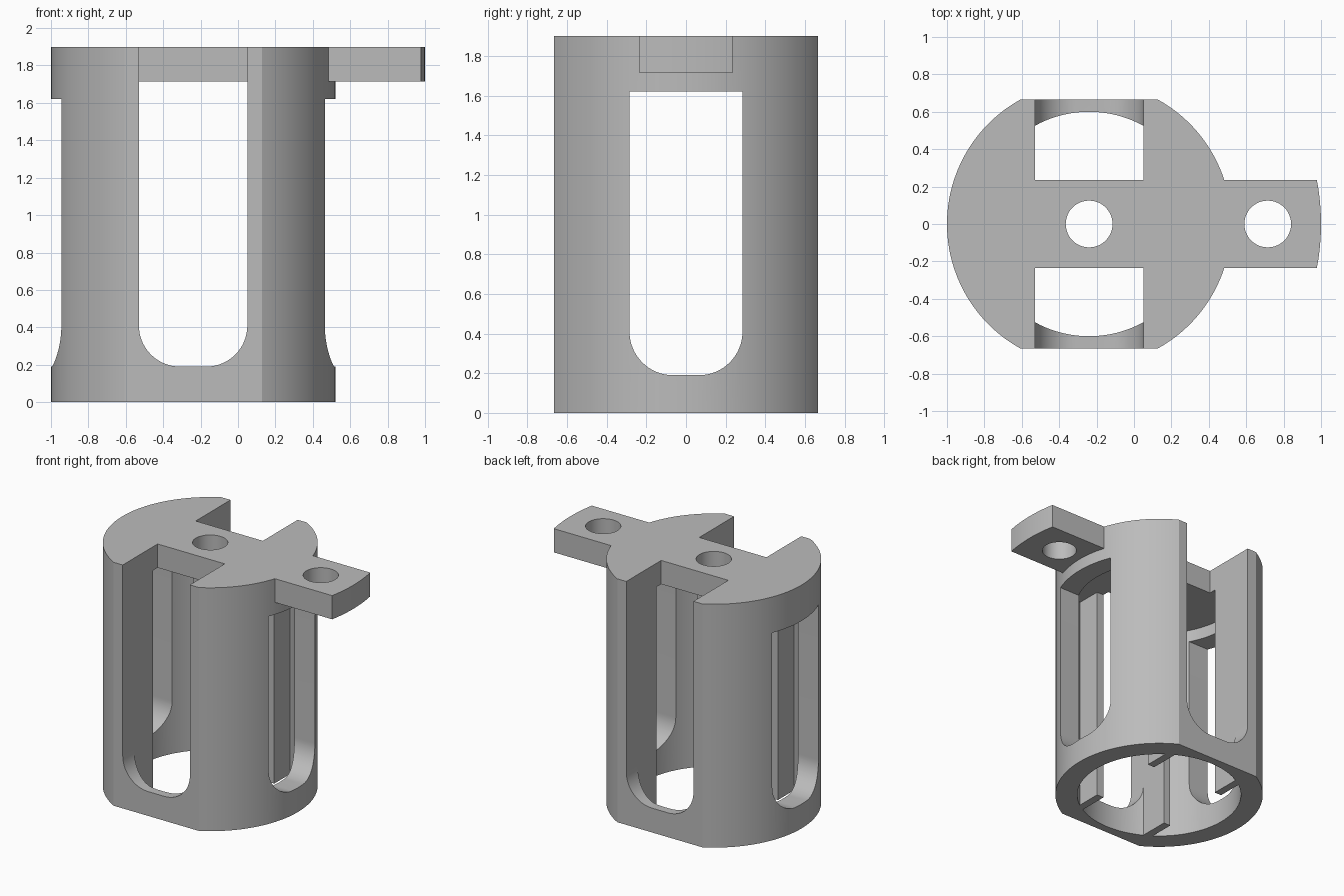
import bpy
import bmesh
from math import sin, cos, asin, pi, radians
from mathutils import Vector

if "Cube" in bpy.data.objects:
    bpy.data.objects.remove(bpy.data.objects["Cube"], do_unlink=True)

CX = -0.24                      # axis of the round body
RADIUS, BORE, FLAT = 0.76, 0.60, 0.665
TOP, PLATE = 1.90, 1.715        # top face and underside of the top plate
BAR = 0.235                     # half width of the bridge and arm
SLOT_X, SLOT_Y, FLOOR = 0.29, 0.285, 0.19

grey = bpy.data.materials.new("plain grey")
grey.use_nodes = True
grey.diffuse_color = (0.5, 0.5, 0.5, 1)
grey.node_tree.nodes["Principled BSDF"].inputs["Base Color"].default_value = (0.5, 0.5, 0.5, 1)


def arc(cx, cy, r, start, end, n):
    return [(cx + r * cos(start + (end - start) * i / n),
             cy + r * sin(start + (end - start) * i / n)) for i in range(n + 1)]


def prism(name, outline, axis, lo, hi):
    """Extrude a 2D outline along an axis from lo to hi."""
    place = {"x": lambda a, b, c: (c, a, b),
             "y": lambda a, b, c: (a, c, b),
             "z": lambda a, b, c: (a, b, c)}[axis]
    bm = bmesh.new()
    face = bm.faces.new([bm.verts.new(place(a, b, lo)) for a, b in outline])
    grown = bmesh.ops.extrude_face_region(bm, geom=[face])
    moved = [v for v in grown["geom"] if isinstance(v, bmesh.types.BMVert)]
    bmesh.ops.translate(bm, verts=moved, vec=Vector(place(0, 0, hi - lo)))
    bmesh.ops.recalc_face_normals(bm, faces=bm.faces)
    mesh = bpy.data.meshes.new(name)
    bm.to_mesh(mesh)
    bm.free()
    mesh.materials.append(grey)
    obj = bpy.data.objects.new(name, mesh)
    bpy.context.collection.objects.link(obj)
    return obj


def box(x0, x1, y0, y1):
    return [(x0, y0), (x1, y0), (x1, y1), (x0, y1)]


def disc(cx, r, n):
    return arc(cx, 0, r, 0, 2 * pi, n)[:-1]


def slot(centre, half, top, r=0.22):
    """Upright opening with a rounded floor."""
    return (arc(centre - half + r, FLOOR + r, r, pi, 1.5 * pi, 16)
            + arc(centre + half - r, FLOOR + r, r, 1.5 * pi, 2 * pi, 16)
            + [(centre + half, top), (centre - half, top)])


def combine(target, tool, operation):
    mod = target.modifiers.new(operation, "BOOLEAN")
    mod.operation, mod.solver, mod.object = operation, "EXACT", tool
    bpy.context.view_layer.objects.active = target
    bpy.ops.object.modifier_apply(modifier=mod.name)
    bpy.data.objects.remove(tool, do_unlink=True)


# Round body with two flats, hollowed from below
a = asin(FLAT / RADIUS)
body = prism("slotted_housing",
             arc(CX, 0, RADIUS, -a, a, 48) + arc(CX, 0, RADIUS, pi - a, pi + a, 48),
             "z", 0, TOP)
combine(body, prism("bore", disc(CX, BORE, 128), "z", -0.1, PLATE), "DIFFERENCE")

# Four inner ribs beside the front and back openings
for sx in (-1, 1):
    for sy in (-1, 1):
        xs = sorted((CX + sx * SLOT_X, CX + sx * (SLOT_X + 0.06)))
        ys = sorted((sy * 0.29, sy * 0.61))
        combine(body, prism("rib", box(*xs, *ys), "z", 0, PLATE + 0.05), "UNION")

# Arm with a curved end
reach = 1 - CX
b = asin(BAR / reach)
arm = [(CX + 0.4, BAR), (CX + 0.4, -BAR)] + arc(CX, 0, reach, -b, b, 12)
combine(body, prism("arm", arm, "z", PLATE, TOP), "UNION")

# Front and back openings, open at the top on each side of the bridge
for ys in ((-1, -BAR), (BAR, 1)):
    combine(body, prism("tall_slot", slot(CX, SLOT_X, 2.1), "y", *ys), "DIFFERENCE")

# Side openings
combine(body, prism("side_slot", slot(0, SLOT_Y, 1.62), "x", -1.5, 1.5), "DIFFERENCE")

# Bolt holes
for x in (CX, 0.715):
    combine(body, prism("hole", disc(x, 0.125, 48), "z", 1.65, 2.0), "DIFFERENCE")

body.select_set(True)
bpy.context.view_layer.objects.active = body
bpy.ops.object.shade_smooth_by_angle(angle=radians(25))
